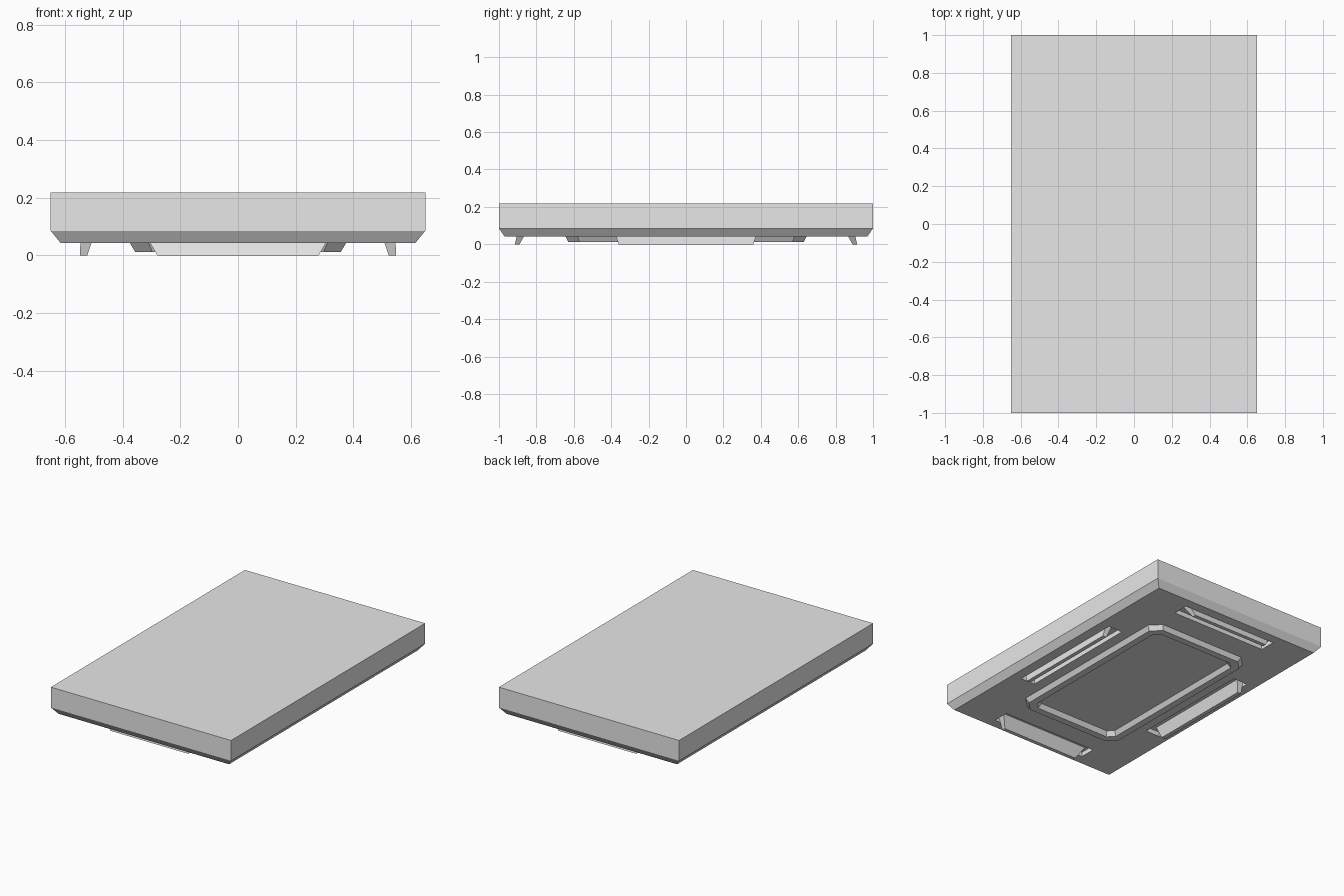
import bpy, bmesh

if "Cube" in bpy.data.objects:
    bpy.data.objects.remove(bpy.data.objects["Cube"], do_unlink=True)

grey = bpy.data.materials.new("plain grey")
grey.use_nodes = True
grey.diffuse_color = (0.8, 0.8, 0.8, 1)
grey.node_tree.nodes["Principled BSDF"].inputs["Base Color"].default_value = (0.8, 0.8, 0.8, 1)


def rect(x0, x1, y0, y1, z):
    return [(x0, y0, z), (x1, y0, z), (x1, y1, z), (x0, y1, z)]


def octagon(hx, hy, c, z):
    return [(hx - c, -hy, z), (hx, c - hy, z), (hx, hy - c, z), (hx - c, hy, z),
            (c - hx, hy, z), (-hx, hy - c, z), (-hx, c - hy, z), (c - hx, -hy, z)]


def loft(name, loops, caps=True):
    """Skin a stack of equal-length loops into a flat-shaded object."""
    bm = bmesh.new()
    rings = [[bm.verts.new(p) for p in loop] for loop in loops]
    n = len(rings[0])
    for a, b in zip(rings, rings[1:]):
        for i in range(n):
            j = (i + 1) % n
            bm.faces.new((a[i], a[j], b[j], b[i]))
    if caps:
        bm.faces.new(rings[0])
        bm.faces.new(rings[-1])
    bmesh.ops.recalc_face_normals(bm, faces=bm.faces)
    mesh = bpy.data.meshes.new(name)
    bm.to_mesh(mesh)
    bm.free()
    mesh.materials.append(grey)
    obj = bpy.data.objects.new(name, mesh)
    bpy.context.collection.objects.link(obj)
    return obj


def side_rect(side, half, inner, outer, z):
    """Rectangle lying along one of the four sides of the underside."""
    axis, sign = side
    lo, hi = sorted((sign * inner, sign * outer))
    if axis == "x":
        return rect(lo, hi, -half, half, z)
    return rect(-half, half, lo, hi, z)


BASE, FLOOR = 0.042, 0.072

# Slab with a bevelled lower edge
slab = loft("slab", [rect(-0.615, 0.615, -0.97, 0.97, BASE),
                     rect(-0.65, 0.65, -1, 1, 0.085),
                     rect(-0.65, 0.65, -1, 1, 0.218)])

# Slots in the underside, each holding a tapered rib
sides = {"left": ("x", 1), "right": ("x", -1), "back": ("y", 1), "front": ("y", -1)}
for label, side in sides.items():
    if side[0] == "x":
        slot = (0.415, 0.445, 0.549)
        ribs = [(0.385, 0.497, 0.545, FLOOR + 0.004), (0.36, 0.523, 0.549, 0)]
    else:
        slot = (0.345, 0.80, 0.906)
        ribs = [(0.325, 0.848, 0.898, FLOOR + 0.004), (0.28, 0.89, 0.915, 0)]
    cutter = loft("slot_cutter", [side_rect(side, *slot, 0), side_rect(side, *slot, FLOOR)])
    cutter.hide_render = True
    cut = slab.modifiers.new("slot", "BOOLEAN")
    cut.operation = "DIFFERENCE"
    cut.solver = "EXACT"
    cut.object = cutter
    bpy.context.view_layer.objects.active = slab
    bpy.ops.object.modifier_apply(modifier=cut.name)
    bpy.data.objects.remove(cutter, do_unlink=True)
    loft(label + "_rib", [side_rect(side, *r) for r in ribs])

# Raised eight-sided rim in the middle of the underside
loft("underside_rim", [octagon(0.375, 0.645, 0.065, BASE),
                       octagon(0.357, 0.63, 0.06, 0.012),
                       octagon(0.312, 0.585, 0.04, 0.012),
                       octagon(0.295, 0.568, 0.035, BASE)], caps=False)
